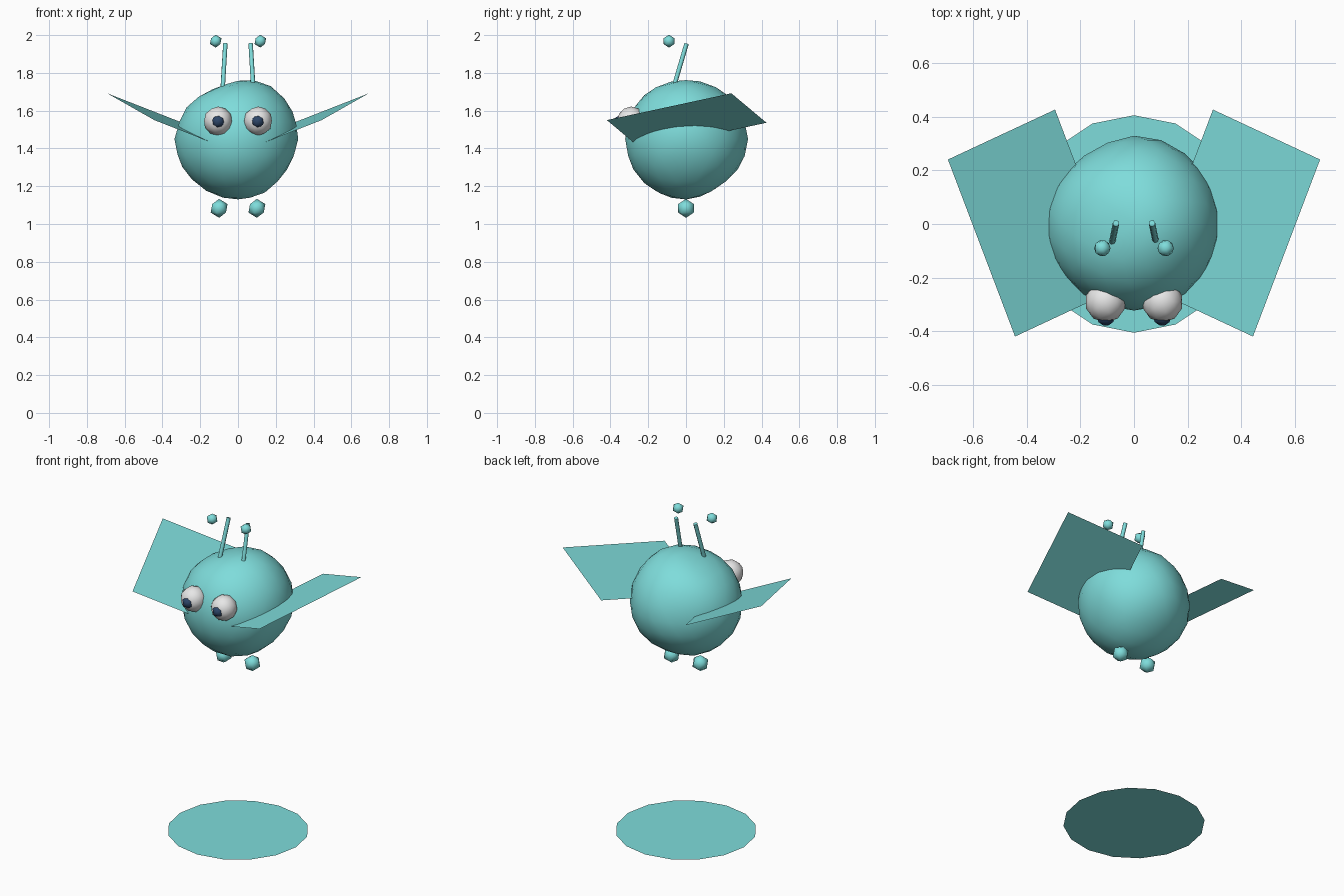
import bpy, bmesh, math
from mathutils import Vector, Matrix

if "Cube" in bpy.data.objects:
    bpy.data.objects.remove(bpy.data.objects["Cube"])


def material(name, rgb):
    m = bpy.data.materials.new(name)
    m.diffuse_color = (*rgb, 1)
    m.use_nodes = True
    m.node_tree.nodes["Principled BSDF"].inputs["Base Color"].default_value = m.diffuse_color
    return m


TEAL = material("teal", (0.21, 0.72, 0.71))
WHITE = material("eye white", (0.88, 0.88, 0.88))
NAVY = material("navy", (0.026, 0.061, 0.14))


def finish(name, bm, mat, smooth=True):
    mesh = bpy.data.meshes.new(name)
    bm.to_mesh(mesh)
    bm.free()
    mesh.materials.append(mat)
    for p in mesh.polygons:
        p.use_smooth = smooth
    obj = bpy.data.objects.new(name, mesh)
    bpy.context.collection.objects.link(obj)
    return obj


def ball(name, centre, r, mat, detail):
    bm = bmesh.new()
    bmesh.ops.create_icosphere(bm, subdivisions=detail, radius=r,
                               matrix=Matrix.Translation(centre))
    return finish(name, bm, mat)


def sheet(name, corners):
    bm = bmesh.new()
    bm.faces.new([bm.verts.new(c) for c in corners])
    return finish(name, bm, TEAL, False)


def rod(name, a, b, r):
    a, b = Vector(a), Vector(b)
    d = b - a
    bm = bmesh.new()
    bmesh.ops.create_cone(bm, cap_ends=True, segments=8, radius1=r, radius2=r,
                          depth=d.length,
                          matrix=Matrix.Translation((a + b) / 2)
                          @ d.to_track_quat('Z', 'Y').to_matrix().to_4x4())
    obj = finish(name, bm, TEAL, False)
    for p in obj.data.polygons:
        p.use_smooth = len(p.vertices) == 4


# Body: round ball with a few soft bumps and dents (direction, amount)
body = ball("body", (0, 0, 0), 0.322, TEAL, 3)
dents = [((-0.4, 0, 0.9), -0.024), ((0.85, 0, -0.55), -0.016),
         ((0, 0.6, -0.8), -0.015), ((0, 1, 0), 0.012),
         ((-1, 0, -0.1), 0.015), ((0.4, 0, 0.9), 0.010),
         ((-0.4, 0.9, 0.2), -0.014), ((0, 0, 1), -0.008)]
for v in body.data.vertices:
    n = v.co.normalized()
    push = sum(amt * math.exp(-((n - Vector(d).normalized()).length / 0.45) ** 2)
               for d, amt in dents)
    v.co = n * (0.322 + push)
    v.co.z += 1.45

# Paired parts
for side, s in (("left", -1), ("right", 1)):
    ball(side + "_eye", (s * 0.106, -0.29, 1.545), 0.077, WHITE, 2)
    ball(side + "_pupil", (s * 0.105, -0.345, 1.543), 0.038, NAVY, 1)
    ball(side + "_foot", (s * 0.1, 0, 1.083), 0.05, TEAL, 1)
    ball(side + "_antenna_tip", (s * 0.118, -0.09, 1.968), 0.034, TEAL, 1)
    rod(side + "_antenna", (s * 0.081, -0.066, 1.72), (s * 0.067, 0.003, 1.955), 0.012)
    wing = [(s * 0.044, -0.233, 1.394), (s * 0.443, -0.419, 1.55),
            (s * 0.693, 0.24, 1.692), (s * 0.294, 0.426, 1.536)]
    sheet(side + "_wing", wing if s > 0 else wing[::-1])

# Flat disc below
sheet("ground_disc", [(0.405 * math.cos(math.tau * i / 16),
                       0.405 * math.sin(math.tau * i / 16), 0.003) for i in range(16)])
